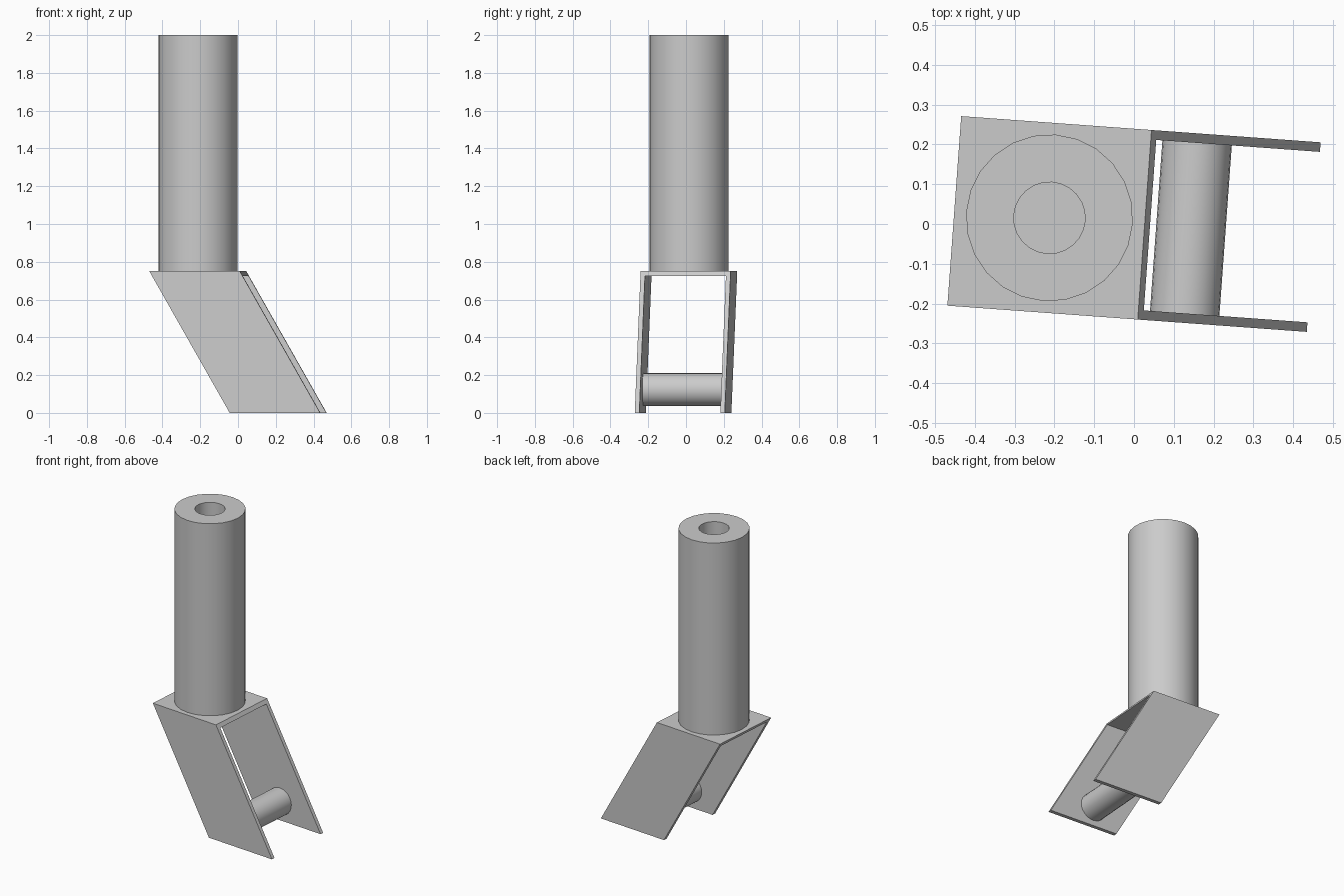
import bpy, bmesh
from math import radians, cos, sin, pi
from mathutils import Matrix

TURN = Matrix.Rotation(radians(-4.17), 4, 'Z')   # whole fork is slightly swivelled
TOP, LEAN = 0.75, 0.4265                         # fork height, sideways lean
WIDTH, HALF, WALL = 0.48, 0.239, 0.024           # fork length, half depth, sheet thickness
STEM_X = -LEAN / 2

cube = bpy.data.objects.get("Cube")
if cube:
    bpy.data.objects.remove(cube, do_unlink=True)

metal = bpy.data.materials.new("grey metal")
metal.use_nodes = True
grey = (0.6, 0.6, 0.6, 1)
metal.diffuse_color = grey
metal.node_tree.nodes["Principled BSDF"].inputs["Base Color"].default_value = grey


def finish(name, bm, smooth=False):
    bmesh.ops.recalc_face_normals(bm, faces=bm.faces)
    bm.transform(TURN)
    mesh = bpy.data.meshes.new(name)
    bm.to_mesh(mesh)
    bm.free()
    mesh.materials.append(metal)
    ob = bpy.data.objects.new(name, mesh)
    bpy.context.collection.objects.link(ob)
    if smooth:
        bpy.ops.object.select_all(action='DESELECT')
        ob.select_set(True)
        bpy.context.view_layer.objects.active = ob
        bpy.ops.object.shade_smooth_by_angle(angle=radians(35))
    return ob


# Leaning fork: an upside-down U section swept along x, then sheared by height
inner = HALF - WALL
section = [(-HALF, 0), (-HALF, TOP), (HALF, TOP), (HALF, 0),
           (inner, 0), (inner, TOP - WALL), (-inner, TOP - WALL), (-inner, 0)]
bm = bmesh.new()
face = bm.faces.new([bm.verts.new((-WIDTH / 2, y, z)) for y, z in section])
swept = bmesh.ops.extrude_face_region(bm, geom=[face], use_keep_orig=True)["geom"]
bmesh.ops.translate(bm, vec=(WIDTH, 0, 0),
                    verts=[v for v in swept if isinstance(v, bmesh.types.BMVert)])
for v in bm.verts:
    v.co.x += LEAN * (0.5 - v.co.z / TOP)
finish("fork", bm)

# Hollow stem: outer wall, bore and top rim, standing on the fork
bm = bmesh.new()


def ring(radius, z, sides):
    verts = [bm.verts.new((STEM_X + radius * cos(2 * pi * i / sides),
                           radius * sin(2 * pi * i / sides), z)) for i in range(sides)]
    return [bm.edges.new((verts[i], verts[(i + 1) % sides])) for i in range(sides)]


outer_low, outer_top = ring(0.21, TOP, 24), ring(0.21, 2, 24)
bore_low, bore_top = ring(0.09, TOP, 24), ring(0.09, 2, 24)
for a, b in ((outer_low, outer_top), (outer_top, bore_top), (bore_top, bore_low)):
    bmesh.ops.bridge_loops(bm, edges=a + b)
finish("stem_tube", bm, smooth=True)

# Axle between the fork sides
bm = bmesh.new()
bmesh.ops.create_cone(bm, cap_ends=True, segments=24, radius1=0.0875, radius2=0.0875,
                      depth=2 * inner + 0.01,
                      matrix=Matrix.Translation((0.1435, 0, 0.123)) @ Matrix.Rotation(pi / 2, 4, 'X'))
finish("axle", bm, smooth=True)
